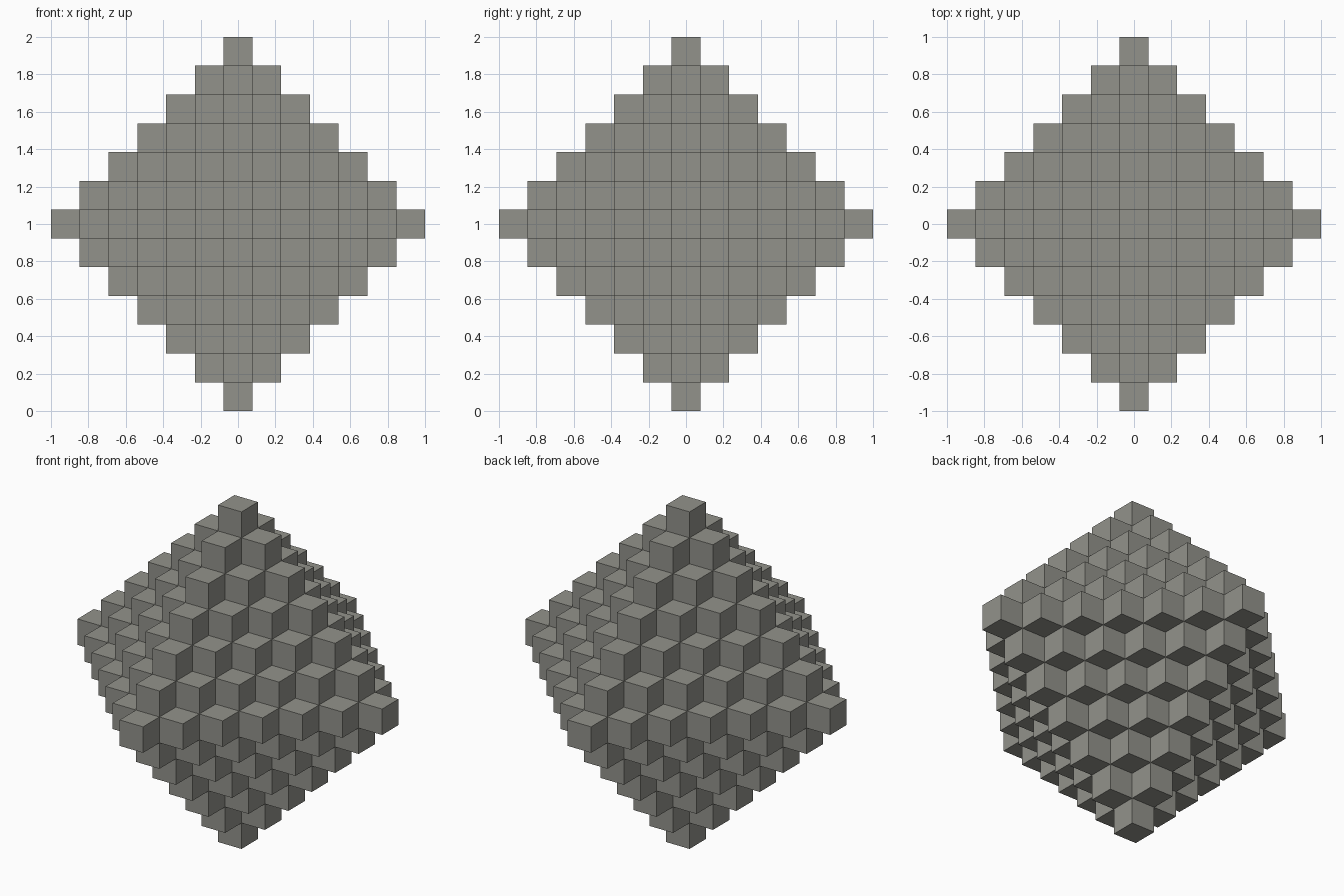
import bpy
import bmesh
from mathutils import Vector

STEPS = 6                      # blocks from the centre to each tip
SIZE = 2 / (2 * STEPS + 1)     # edge length of one block

cube = bpy.data.objects.get("Cube")
if cube:
    bpy.data.objects.remove(cube, do_unlink=True)

# Stone colour
stone = bpy.data.materials.new("grey_stone")
stone.use_nodes = True
colour = (0.29, 0.29, 0.26, 1)
stone.diffuse_color = colour
stone.node_tree.nodes["Principled BSDF"].inputs["Base Color"].default_value = colour


def filled(cell):
    """A block belongs to the octahedron when its grid distance is small enough."""
    return sum(abs(c) for c in cell) <= STEPS


def add_side(bm, cell, axis, sign):
    """Add the square side of a block that faces along one axis."""
    normal, u, v = Vector(), Vector(), Vector()
    normal[axis] = sign
    u[(axis + 1) % 3] = sign
    v[(axis + 2) % 3] = 1
    middle = Vector(cell) + normal / 2
    corners = [middle + (a * u + b * v) / 2
               for a, b in ((-1, -1), (1, -1), (1, 1), (-1, 1))]
    bm.faces.new([bm.verts.new(c * SIZE + Vector((0, 0, 1))) for c in corners])


# Stepped octahedron: only the exposed sides of the blocks
bm = bmesh.new()
span = range(-STEPS, STEPS + 1)
for cell in ((x, y, z) for x in span for y in span for z in span):
    if not filled(cell):
        continue
    for axis in range(3):
        for sign in (-1, 1):
            neighbour = list(cell)
            neighbour[axis] += sign
            if not filled(neighbour):
                add_side(bm, cell, axis, sign)
bmesh.ops.remove_doubles(bm, verts=bm.verts, dist=SIZE / 100)

mesh = bpy.data.meshes.new("stepped_octahedron")
bm.to_mesh(mesh)
bm.free()
mesh.materials.append(stone)
body = bpy.data.objects.new("stepped_octahedron", mesh)
bpy.context.collection.objects.link(body)
